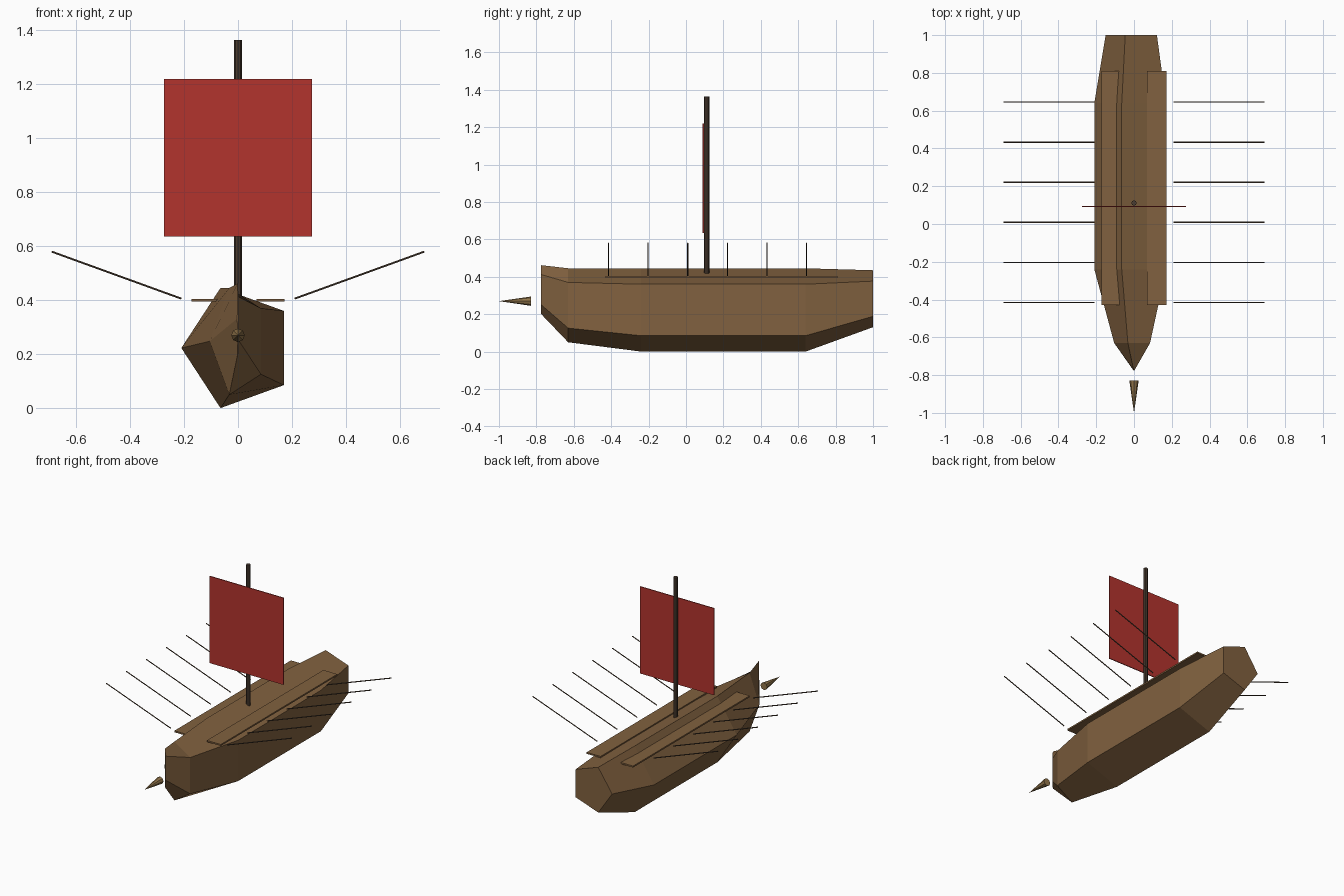
import bpy, bmesh, math
from mathutils import Vector

cube = bpy.data.objects.get("Cube")
if cube:
    bpy.data.objects.remove(cube)


def material(name, rgb):
    m = bpy.data.materials.new(name)
    m.use_nodes = True
    m.diffuse_color = (*rgb, 1)
    m.node_tree.nodes["Principled BSDF"].inputs["Base Color"].default_value = (*rgb, 1)
    return m


wood = material("hull wood", (0.22, 0.12, 0.05))
dark = material("mast wood", (0.07, 0.045, 0.03))
oar_wood = material("oar wood", (0.1, 0.065, 0.04))
red = material("red sailcloth", (0.45, 0.034, 0.027))
bronze = material("bronze", (0.29, 0.18, 0.07))


def finish(name, bm, mat):
    bmesh.ops.recalc_face_normals(bm, faces=bm.faces)
    mesh = bpy.data.meshes.new(name)
    bm.to_mesh(mesh)
    bm.free()
    mesh.materials.append(mat)
    obj = bpy.data.objects.new(name, mesh)
    bpy.context.collection.objects.link(obj)
    return obj


def box(name, center, size, mat):
    bm = bmesh.new()
    bmesh.ops.create_cube(bm, size=1)
    bmesh.ops.scale(bm, vec=size, verts=bm.verts)
    bmesh.ops.translate(bm, vec=center, verts=bm.verts)
    return finish(name, bm, mat)


def rod(name, start, end, r1, r2, sides, mat):
    a, b = Vector(start), Vector(end)
    bm = bmesh.new()
    bmesh.ops.create_cone(bm, cap_ends=True, segments=sides,
                          radius1=r1, radius2=r2, depth=(b - a).length)
    obj = finish(name, bm, mat)
    obj.location = (a + b) / 2
    obj.rotation_euler = (b - a).to_track_quat('Z', 'Y').to_euler()
    return obj


# Hull: five-sided sections (y, centre z, x radius, z radius) joined bow to stern
sections = [(-0.775, 0.332, 0.003, 0.137), (-0.63, 0.248, 0.105, 0.208),
            (-0.24, 0.223, 0.21, 0.234), (0.64, 0.223, 0.21, 0.234),
            (1.0, 0.283, 0.15, 0.16)]
bm = bmesh.new()
rings = []
for y, zc, rx, rz in sections:
    angles = [math.pi + i * math.tau / 5 for i in range(5)]
    rings.append([bm.verts.new((rx * math.cos(t), y, zc + rz * math.sin(t))) for t in angles])
for a, b in zip(rings, rings[1:]):
    for i in range(5):
        j = (i + 1) % 5
        bm.faces.new((a[i], a[j], b[j], b[i]))
bm.faces.new(rings[0])
bm.faces.new(rings[-1])
finish("hull", bm, wood)

# Side rails, mast, sail and ram
for side, label in ((1, "left"), (-1, "right")):
    box(label + "_rail", (side * 0.121, 0.19, 0.4), (0.104, 1.24, 0.01), wood)
rod("mast", (0, 0.111, 0.3), (0, 0.111, 1.365), 0.014, 0.014, 8, dark)
box("sail", (0, 0.092, 0.928), (0.55, 0.006, 0.585), red)
rod("ram", (0, -0.828, 0.27), (0, -1, 0.27), 0.025, 0, 8, bronze)

# Oars: six on each side
for side, label in ((1, "left"), (-1, "right")):
    for i in range(6):
        y = -0.415 + i * 0.212
        rod(f"{label}_oar_{i + 1}", (side * 0.21, y, 0.406), (side * 0.69, y, 0.58),
            0.0035, 0.0035, 6, oar_wood)
